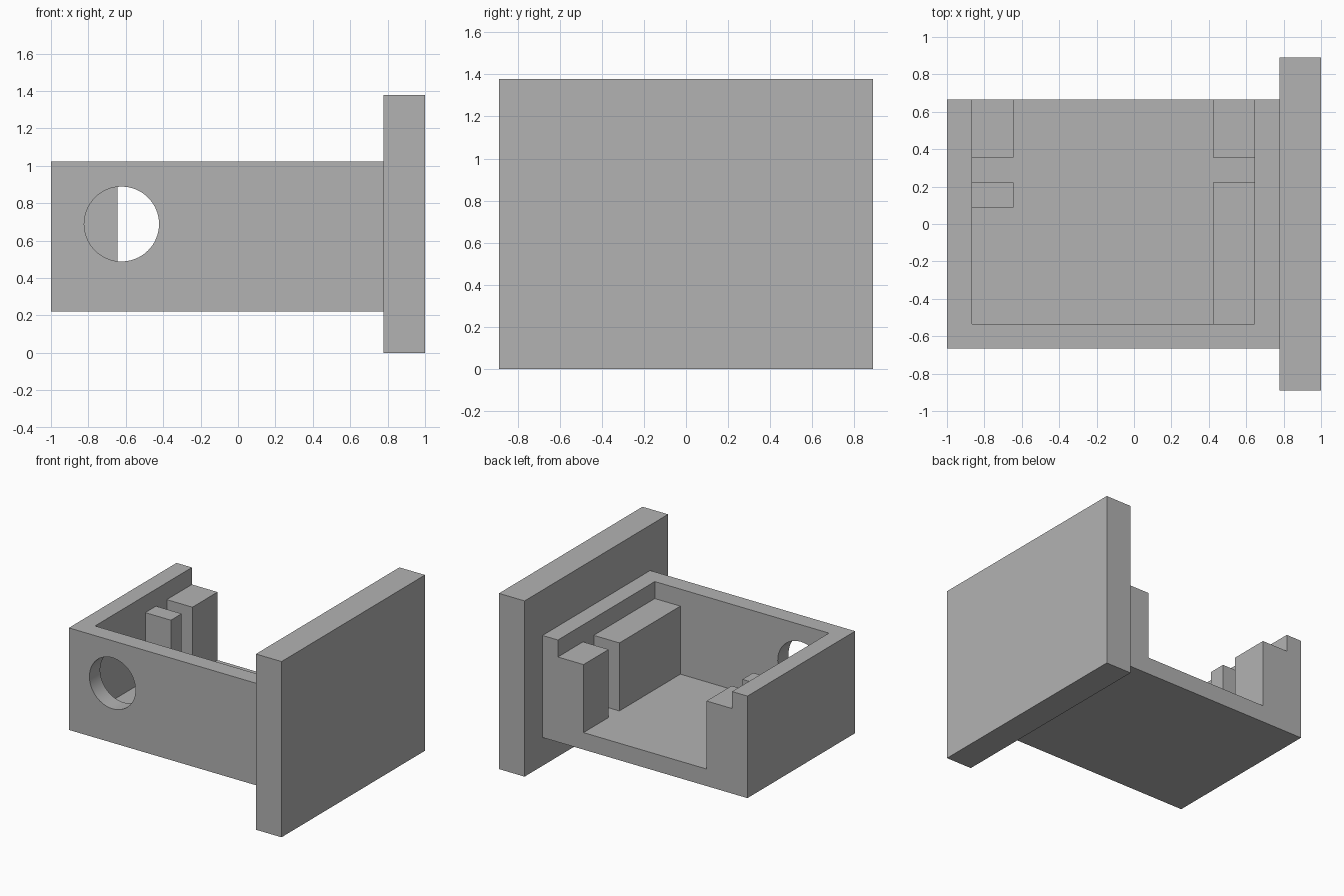
import bpy
import math

if "Cube" in bpy.data.objects:
    bpy.data.objects.remove(bpy.data.objects["Cube"], do_unlink=True)

U = 2 / 45                      # design module: the model is 45 modules long
X0, Y0 = -22.5, -15             # housing front right corner, in modules

grey = bpy.data.materials.new("plain_grey")
grey.use_nodes = True
colour = (0.448, 0.448, 0.448, 1)
grey.diffuse_color = colour
grey.node_tree.nodes["Principled BSDF"].inputs["Base Color"].default_value = colour


def box(name, x, y, z):
    """Box from (min, max) pairs given in modules."""
    bpy.ops.mesh.primitive_cube_add(
        size=1, location=[sum(r) / 2 * U for r in (x, y, z)])
    ob = bpy.context.object
    ob.name = name
    ob.scale = [(r[1] - r[0]) * U for r in (x, y, z)]
    bpy.ops.object.transform_apply(location=True, rotation=False, scale=True)
    ob.data.materials.append(grey)
    return ob


def combine(target, tool, operation):
    """Apply a boolean and remove the tool object."""
    bpy.context.view_layer.update()
    mod = target.modifiers.new(tool.name, "BOOLEAN")
    mod.operation = operation
    mod.solver = "EXACT"
    mod.object = tool
    bpy.context.view_layer.objects.active = target
    bpy.ops.object.modifier_apply(modifier=mod.name)
    bpy.data.objects.remove(tool, do_unlink=True)


# Housing: tray open at the top and back
housing = box("housing", (X0, 17.5), (Y0, 15), (5, 23))
cavity = box("cavity_cutter", (X0 + 3, 14.5), (Y0 + 3, 16), (8, 24))
combine(housing, cavity, "DIFFERENCE")

# Inner ledges, slightly embedded in the walls and floor
right_x, left_x = (X0 + 2, X0 + 8), (9.5, 15.5)
ledges = [
    ("right_back_ledge", right_x, (8, 15)),
    ("right_post", right_x, (2, 5)),
    ("left_back_ledge", left_x, (8, 15)),
    ("left_front_ledge", left_x, (Y0 + 2, 5)),
]
for name, x, y in ledges:
    combine(housing, box(name, x, y, (7, 20)), "UNION")

# Round hole through the front wall
bpy.ops.mesh.primitive_cylinder_add(
    vertices=64, radius=4.5 * U, depth=5 * U,
    location=(-14 * U, (Y0 + 1.5) * U, 15.5 * U),
    rotation=(math.pi / 2, 0, 0))
hole = bpy.context.object
hole.name = "hole_cutter"
hole.data.materials.append(grey)
combine(housing, hole, "DIFFERENCE")

# Tall end plate on the left side
box("end_plate", (17.5, 22.5), (-20, 20), (0, 31))

# Smooth the hole wall, keep the corners sharp
bpy.ops.object.select_all(action="DESELECT")
housing.select_set(True)
bpy.context.view_layer.objects.active = housing
bpy.ops.object.shade_smooth_by_angle(angle=math.radians(30))
